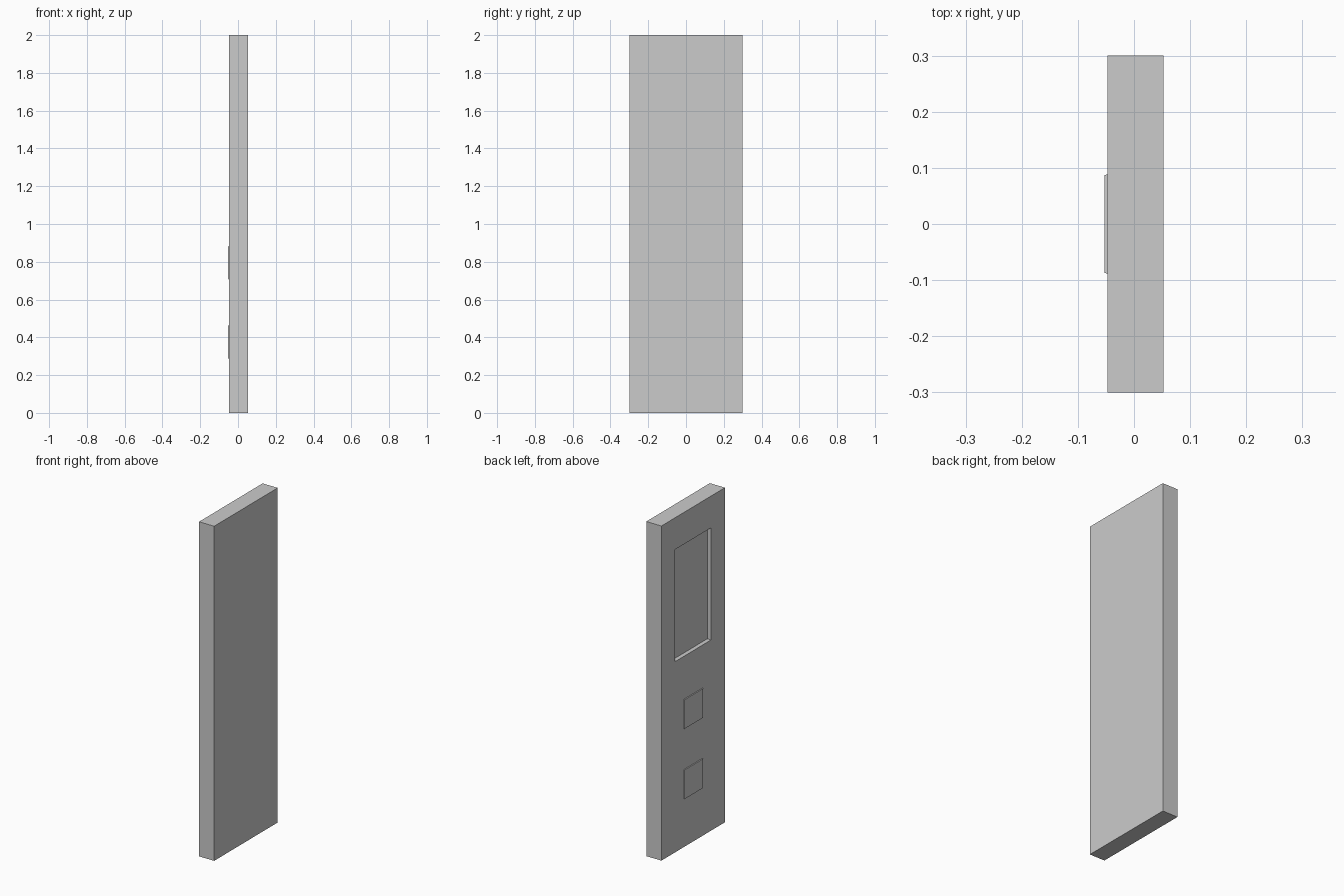
import bpy
import bmesh
from mathutils import Vector

cube = bpy.data.objects.get("Cube")
if cube:
    bpy.data.objects.remove(cube, do_unlink=True)

# Single flat grey
grey = bpy.data.materials.new("plain grey")
grey.use_nodes = True
colour = (0.6, 0.6, 0.6, 1)
grey.diffuse_color = colour
grey.node_tree.nodes["Principled BSDF"].inputs["Base Color"].default_value = colour

FACE_X = -0.0475       # outer surface of the panel side
BACK_X = 0.0525


def make_box(name, low, high):
    """Axis-aligned box between two corners."""
    low, high = Vector(low), Vector(high)
    bm = bmesh.new()
    bmesh.ops.create_cube(bm, size=1)
    for v in bm.verts:
        v.co = (low + high) / 2 + v.co * (high - low)
    mesh = bpy.data.meshes.new(name)
    bm.to_mesh(mesh)
    bm.free()
    mesh.materials.append(grey)
    obj = bpy.data.objects.new(name, mesh)
    bpy.context.collection.objects.link(obj)
    return obj


# Slab with a rectangular recess sunk into the panel side
slab = make_box("panel_slab", (FACE_X, -0.3, 0), (BACK_X, 0.3, 2))
cutter = make_box("recess_cutter", (FACE_X - 0.1, -0.17, 1.14),
                  (FACE_X + 0.025, 0.17, 1.81))
cutter.hide_render = True
cutter.hide_viewport = True
cutter.display_type = "WIRE"
cut = slab.modifiers.new("recess", "BOOLEAN")
cut.operation = "DIFFERENCE"
cut.solver = "EXACT"
cut.object = cutter

# Bake the recess so the cutter can go
bpy.context.view_layer.update()
depsgraph = bpy.context.evaluated_depsgraph_get()
baked = bpy.data.meshes.new_from_object(slab.evaluated_get(depsgraph))
slab.modifiers.clear()
slab.data = baked
bpy.data.objects.remove(cutter, do_unlink=True)

# Two shallow square buttons with slightly tapered edges
for name, z in (("upper_button", 0.795), ("lower_button", 0.375)):
    button = make_box(name, (FACE_X - 0.005, -0.09, z - 0.09),
                      (FACE_X + 0.005, 0.09, z + 0.09))
    for v in button.data.vertices:
        if v.co.x < FACE_X:
            v.co.y *= 0.965
            v.co.z = z + (v.co.z - z) * 0.965
